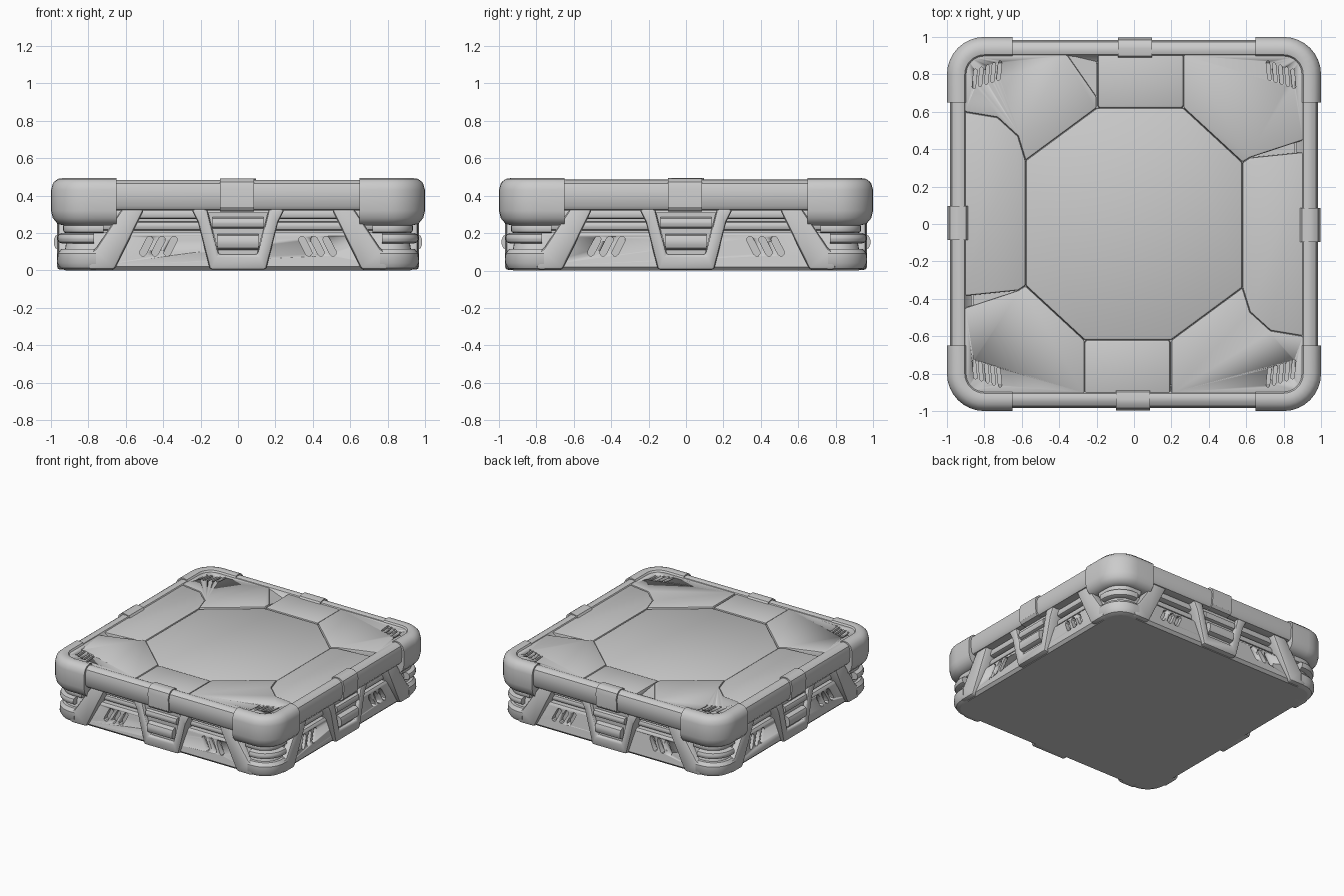
import bpy, bmesh
from math import sin, cos, pi
from mathutils import Matrix, Vector

cube = bpy.data.objects.get("Cube")
if cube:
    bpy.data.objects.remove(cube, do_unlink=True)

grey = bpy.data.materials.new("plain grey")
grey.use_nodes = True
grey.diffuse_color = (0.6, 0.6, 0.6, 1)
grey.node_tree.nodes["Principled BSDF"].inputs["Base Color"].default_value = grey.diffuse_color

FOUR = range(4)


def activate(obj):
    bpy.ops.object.select_all(action='DESELECT')
    obj.select_set(True)
    bpy.context.view_layer.objects.active = obj


def finish(name, bm, bevel=0.0):
    bmesh.ops.recalc_face_normals(bm, faces=bm.faces[:])
    mesh = bpy.data.meshes.new(name)
    bm.to_mesh(mesh)
    bm.free()
    mesh.materials.append(grey)
    obj = bpy.data.objects.new(name, mesh)
    bpy.context.collection.objects.link(obj)
    activate(obj)
    if bevel:
        mod = obj.modifiers.new("soft_edges", 'BEVEL')
        mod.width, mod.segments = bevel, 2
        mod.limit_method, mod.angle_limit = 'ANGLE', 0.6
        bpy.ops.object.modifier_apply(modifier=mod.name)
    bpy.ops.object.shade_smooth_by_angle(angle=0.6)
    return obj


def prisms(name, outlines, lo, hi, upright=False, turns=(0,), bevel=0.0):
    """Extrude outlines upwards, or outwards from the front when upright."""
    bm = bmesh.new()
    for turn in turns:
        rot = Matrix.Rotation(turn * pi / 2, 3, 'Z')
        for outline in outlines:
            rings = []
            for level in (lo, hi):
                ring = []
                for p in outline:
                    top = p[2] if len(p) > 2 and level == hi else level
                    co = (p[0], -level, p[1]) if upright else (p[0], p[1], top)
                    ring.append(bm.verts.new(rot @ Vector(co)))
                rings.append(ring)
                bm.faces.new(ring)
            n = len(outline)
            for i in range(n):
                j = (i + 1) % n
                bm.faces.new((rings[0][i], rings[0][j], rings[1][j], rings[1][i]))
    return finish(name, bm, bevel)


def arc(d, steps=8):
    r = max(d - 0.8, 0.03)
    c = d - r
    return [(c + r * sin(a), -c - r * cos(a)) for a in (i * pi / 2 / steps for i in range(steps + 1))]


def square(d):
    pts = []
    for turn in FOUR:
        rot = Matrix.Rotation(turn * pi / 2, 2)
        pts += [tuple(rot @ Vector(p)) for p in arc(d)]
    return pts


def corner(start):
    return lambda d: [(start, -d)] + arc(d) + [(d, -start)]


def straight(a, b):
    return lambda d: [(a, -d), (b, -d)]


def sweep(name, profile, path, closed=False, turns=(0,)):
    """Run a closed (distance, height) profile along a path."""
    bm = bmesh.new()
    for turn in turns:
        rot = Matrix.Rotation(turn * pi / 2, 3, 'Z')
        rows = [[bm.verts.new(rot @ Vector((x, y, z))) for x, y in path(d)] for d, z in profile]
        m, n = len(rows), len(rows[0])
        for i in range(m):
            a, b = rows[i], rows[(i + 1) % m]
            for j in range(n if closed else n - 1):
                k = (j + 1) % n
                bm.faces.new((a[j], a[k], b[k], b[j]))
        if not closed:
            bm.faces.new([row[0] for row in rows])
            bm.faces.new([row[-1] for row in rows])
    return finish(name, bm)


def bar(inner, outer, z0, z1, soft):
    """Bar section with its outer edges rounded."""
    h = soft * 0.3
    return [(inner, z0), (outer - soft, z0), (outer - h, z0 + h), (outer, z0 + soft),
            (outer, z1 - soft), (outer - h, z1 - h), (outer - soft, z1), (inner, z1)]


def capsule(cx, cy, length, width, angle):
    """Rounded slot outline; the angle is measured from the first axis."""
    rot = Matrix.Rotation(angle, 2)
    pts = []
    for side in (1, -1):
        for i in range(5):
            a = -pi / 2 + i * pi / 4
            v = Vector((length / 2 - width / 2 + width / 2 * cos(a), width / 2 * sin(a))) * side
            pts.append(tuple(rot @ v + Vector((cx, cy))))
    return pts


def cut(obj, cutter):
    cutter.hide_render = True
    activate(obj)
    mod = obj.modifiers.new("slots", 'BOOLEAN')
    mod.operation, mod.solver, mod.object = 'DIFFERENCE', 'EXACT', cutter
    bpy.ops.object.modifier_apply(modifier=mod.name)
    bpy.data.objects.remove(cutter, do_unlink=True)


def mirrored(outline):
    return [(-x, z) for x, z in outline]


def half_turn(outline):
    return [(-p[0], -p[1]) for p in outline]


# Inner body and sloping lower wall with slanted slots
prisms("inner_body", [square(0.86)], 0.0, 0.43)
wall = sweep("lower_wall", [(0.85, 0), (0.92, 0), (0.94, 0.02), (0.912, 0.19), (0.9, 0.205), (0.85, 0.205)],
             square, closed=True)
slots = [capsule(-0.49 + 0.065 * i, 0.13, 0.115, 0.036, 1.1) for i in range(3)]
slots += [mirrored(s) for s in slots]
cut(wall, prisms("slot_cutter", slots, 0.885, 1.0, upright=True, turns=FOUR))

# Horizontal rails in the recess above the wall
sweep("lower_rail", bar(0.85, 0.892, 0.215, 0.262, 0.018), square, closed=True)
sweep("upper_rail", bar(0.85, 0.91, 0.275, 0.325, 0.015), square, closed=True)

# Top rim, corner caps and middle clips
rim = [(0.87, 0.33), (0.93, 0.32), (0.965, 0.325), (0.98, 0.345), (0.984, 0.43), (0.973, 0.465),
       (0.95, 0.482), (0.925, 0.485), (0.905, 0.478), (0.895, 0.46), (0.87, 0.44)]
sweep("top_rim", rim, square, closed=True)
cap = [(0.86, 0.24), (0.93, 0.24), (0.965, 0.25), (0.99, 0.28), (1.0, 0.32), (1.0, 0.43), (0.99, 0.465),
       (0.965, 0.488), (0.93, 0.495), (0.905, 0.488), (0.892, 0.465), (0.86, 0.44)]
sweep("corner_caps", cap, corner(0.65), turns=FOUR)
clip = [(d + (0.012 if d > 0.91 else -0.008), z + (0.008 if z > 0.4 else -0.006)) for d, z in rim]
sweep("rim_clips", clip, straight(-0.095, 0.085), turns=FOUR)

# Corner feet with stacked rollers above them
foot = [(0.85, 0), (0.92, 0), (0.95, 0.012), (0.967, 0.04), (0.965, 0.09), (0.945, 0.115), (0.85, 0.12)]
sweep("corner_feet", foot, corner(0.76), turns=FOUR)
sweep("corner_rollers", bar(0.85, 0.965, 0.145, 0.2, 0.022), corner(0.77), turns=FOUR)
sweep("corner_collars", bar(0.85, 0.935, 0.2, 0.25, 0.015), corner(0.72), turns=FOUR)

# Slanted legs running from the rim into the feet
leg = [(-0.5, 0.33), (-0.66, 0.004), (-0.8, 0.004), (-0.8, 0.1), (-0.765, 0.11), (-0.62, 0.33)]
prisms("slanted_legs", [leg, mirrored(leg)], 0.84, 0.963, upright=True, turns=FOUR, bevel=0.018)

# Middle brackets holding a buckle
bracket = [(-0.25, 0.33), (-0.215, 0.26), (-0.15, 0.004), (0.15, 0.004), (0.215, 0.26), (0.25, 0.33),
           (0.165, 0.33), (0.105, 0.085), (-0.105, 0.085), (-0.165, 0.33)]
prisms("middle_brackets", [bracket], 0.84, 0.967, upright=True, turns=FOUR, bevel=0.015)
plate = [(-0.16, 0.31), (-0.1, 0.08), (0.1, 0.08), (0.16, 0.31)]
prisms("buckle_plates", [plate], 0.84, 0.94, upright=True, turns=FOUR)
sweep("buckle_ridges", bar(0.85, 0.968, 0.225, 0.285, 0.025), straight(-0.135, 0.135), turns=FOUR)
sweep("buckle_tongues", bar(0.85, 0.985, 0.11, 0.195, 0.03), straight(-0.11, 0.11), turns=FOUR)

# Deck panels, parted by bevelled seams
octagon_half = [(-0.58, -0.33), (-0.58, 0.34), (-0.2, 0.62), (0.265, 0.62)]
prisms("deck_centre", [octagon_half + half_turn(octagon_half)], 0.4, 0.466, bevel=0.012)
tab = [(-0.195, 0.62), (0.265, 0.62), (0.265, 0.91), (-0.195, 0.91)]
prisms("deck_tabs", [tab, half_turn(tab)], 0.4, 0.472, bevel=0.014)
side = [(-0.91, 0.6), (-0.73, 0.57), (-0.62, 0.47), (-0.58, 0.34), (-0.58, -0.33), (-0.62, -0.355), (-0.91, -0.385)]
prisms("deck_sides", [side, half_turn(side)], 0.4, 0.47, bevel=0.01)

quarter = side[:4] + [(-0.2, 0.62), (-0.2, 0.91), (-0.91, 0.91)]
notched = quarter[:5] + [(-0.2, 0.68), (-0.36, 0.91), (-0.91, 0.91)]
other = [(0.91, 0.45), (0.91, 0.91), (0.265, 0.91), (0.265, 0.62), (0.58, 0.33), (0.62, 0.355)]
corners = prisms("deck_corners", [notched, half_turn(quarter), other, half_turn(other)], 0.4, 0.475, bevel=0.01)
vents = [capsule(sx * (0.72 + 0.033 * i), sy * (0.82 - 0.011 * i), 0.105, 0.018, pi / 2 + sx * sy * 0.1)
         for sx in (-1, 1) for sy in (-1, 1) for i in range(5)]
cut(corners, prisms("vent_cutter", vents, 0.44, 0.6))
prisms("sunken_wedge", [[(-0.36, 0.91, 0.468), (-0.2, 0.68, 0.468), (-0.2, 0.91, 0.432)]], 0.4, 0.47)
